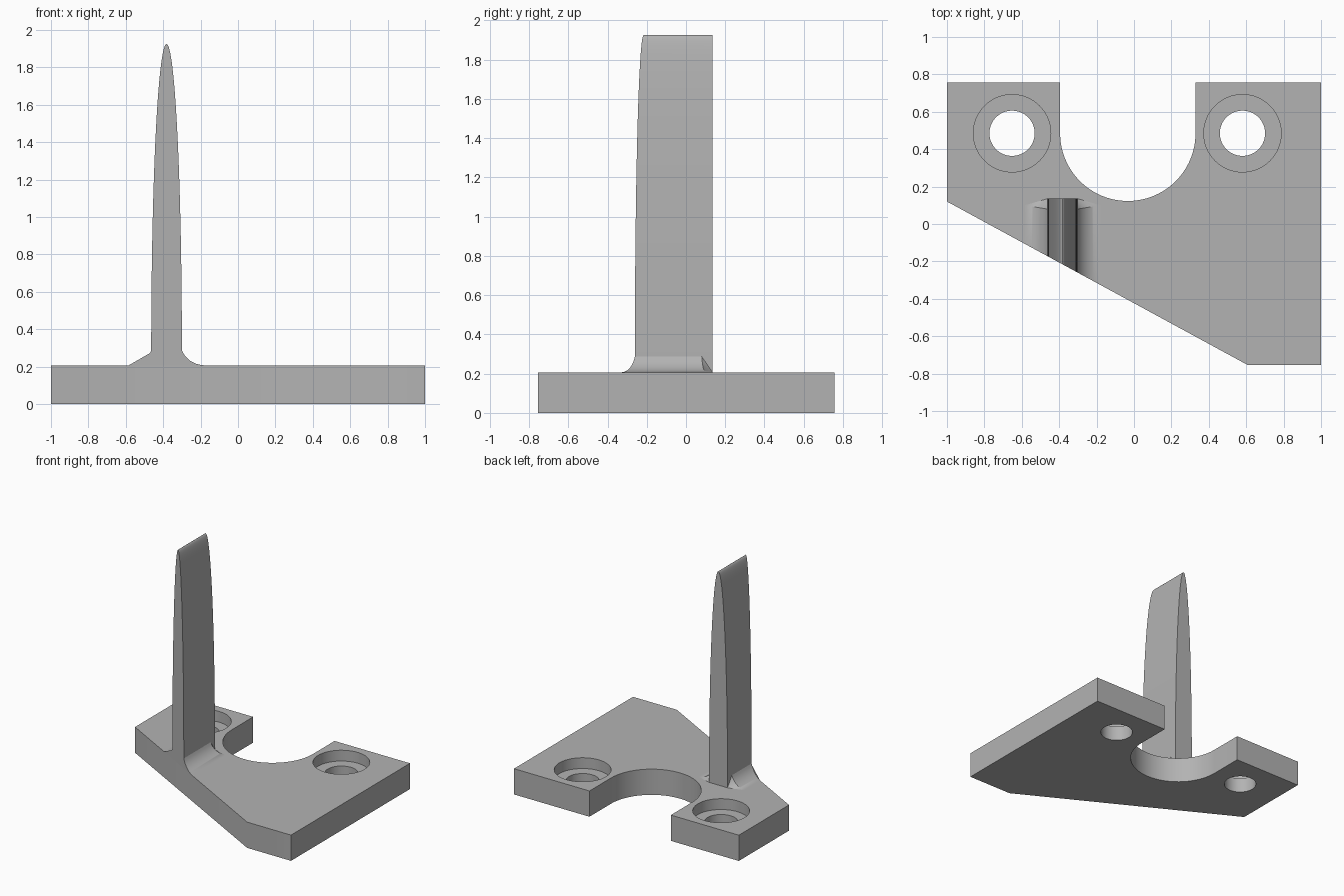
import bpy, bmesh
from math import sin, cos, pi, sqrt, radians

if "Cube" in bpy.data.objects:
    bpy.data.objects.remove(bpy.data.objects["Cube"], do_unlink=True)

GREY = bpy.data.materials.new("plain grey")
GREY.use_nodes = True
GREY.diffuse_color = (0.45, 0.45, 0.45, 1)
GREY.node_tree.nodes["Principled BSDF"].inputs["Base Color"].default_value = (0.45, 0.45, 0.45, 1)

TOP = 0.207          # plate thickness
BLADE_X = -0.382     # blade centre line
HALF = 0.082         # blade half width
BACK = 0.135         # blade back face


def slant(x):
    """y of the plate's diagonal front edge."""
    return 0.12 - 0.5435 * (x + 1)


def loft(name, loop_a, loop_b):
    """Closed solid between two matching loops of points."""
    bm = bmesh.new()
    a = [bm.verts.new(p) for p in loop_a]
    b = [bm.verts.new(p) for p in loop_b]
    n = len(a)
    for i in range(n):
        j = (i + 1) % n
        bm.faces.new((a[i], a[j], b[j], b[i]))
    caps = [bm.faces.new(a), bm.faces.new(b)]
    bmesh.ops.triangulate(bm, faces=caps)
    bmesh.ops.recalc_face_normals(bm, faces=bm.faces)
    mesh = bpy.data.meshes.new(name)
    bm.to_mesh(mesh)
    bm.free()
    mesh.materials.append(GREY)
    obj = bpy.data.objects.new(name, mesh)
    bpy.context.collection.objects.link(obj)
    return obj


def make_active(obj):
    bpy.ops.object.select_all(action='DESELECT')
    obj.select_set(True)
    bpy.context.view_layer.objects.active = obj


def smooth(obj):
    make_active(obj)
    bpy.ops.object.shade_smooth_by_angle(angle=radians(30))


def drill(obj, x, y, radius, low, high):
    """Cut a round hole between two heights."""
    ring = [(x + radius * cos(2 * pi * i / 64), y + radius * sin(2 * pi * i / 64)) for i in range(64)]
    cutter = loft("hole_cutter", [(*p, low) for p in ring], [(*p, high) for p in ring])
    cutter.hide_render = True
    make_active(obj)
    mod = obj.modifiers.new("hole", 'BOOLEAN')
    mod.operation = 'DIFFERENCE'
    mod.solver = 'EXACT'
    mod.object = cutter
    bpy.ops.object.modifier_apply(modifier=mod.name)
    bpy.data.objects.remove(cutter, do_unlink=True)


# Base plate with a diagonal front edge and a U-shaped notch at the back
notch = [(-0.033 + 0.362 * cos(pi * i / 48), 0.485 - 0.362 * sin(pi * i / 48)) for i in range(49)]
outline = [(-1, slant(-1)), (0.61, -0.755), (1, -0.755), (1, 0.757), (0.329, 0.757)]
outline += notch + [(-0.395, 0.757), (-1, 0.757)]
plate = loft("base_plate", [(*p, 0) for p in outline], [(*p, TOP) for p in outline])

# Counterbored screw holes
for x in (-0.652, 0.58):
    drill(plate, x, 0.485, 0.121, -0.1, 0.4)
    drill(plate, x, 0.485, 0.207, TOP - 0.087, 0.4)
smooth(plate)

# Upright blade with a half-ellipse profile, cut along the diagonal at the front
SHOULDER, TIP = 0.28, 1.925
profile = [(BLADE_X + HALF, TOP)]
profile += [(BLADE_X + HALF * cos(pi * i / 72), SHOULDER + (TIP - SHOULDER) * sin(pi * i / 72))
            for i in range(73)]
profile.append((BLADE_X - HALF, TOP))
blade = loft("upright_blade", [(x, slant(x), z) for x, z in profile],
             [(x, BACK, z) for x, z in profile])
smooth(blade)

# Concave fillets along both feet of the blade, tapering off at the back
REACH, RISE = 0.12, 0.08
R = (REACH ** 2 + RISE ** 2) / (2 * RISE)
for side, name in ((-1, "right_fillet"), (1, "left_fillet")):
    root = BLADE_X + side * HALF
    front, back = [(root, slant(root), TOP)], [(root, BACK, TOP)]
    for i in range(17):
        u = i / 16
        x = root + side * REACH * (1 - u)
        z = TOP + R - sqrt(R * R - (REACH * u) ** 2)
        front.append((x, slant(x), z))
        back.append((x, 0.10 - 0.02 * u, z))
    smooth(loft(name, front, back))
